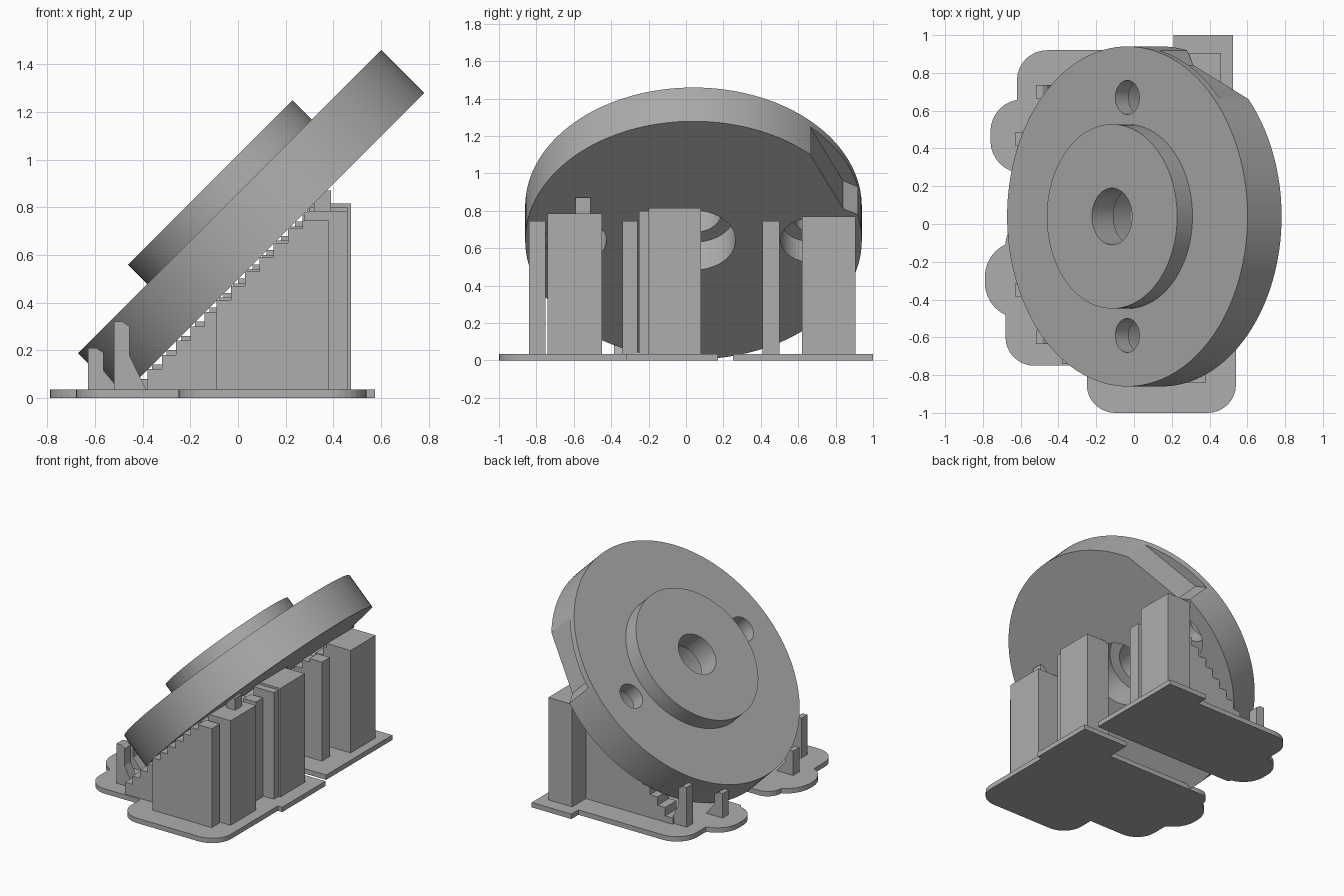
import bpy, bmesh, math
from mathutils import Matrix

cube = bpy.data.objects.get("Cube")
if cube:
    bpy.data.objects.remove(cube)

GREY = bpy.data.materials.new("plain_grey")
GREY.use_nodes = True
GREY.diffuse_color = (0.42, 0.42, 0.42, 1)
GREY.node_tree.nodes["Principled BSDF"].inputs["Base Color"].default_value = (0.42, 0.42, 0.42, 1)

# Local z of the tilted wheel is its axis; the origin is the underside centre
TILT = Matrix.Translation((0.145, 0.04, 0.6425)) @ Matrix.Rotation(-math.pi / 4, 4, 'Y')


def prism(name, pts, lo, hi, axis='z', matrix=None):
    """Extrude an outline along z (xy points) or along y (xz points)."""
    bm = bmesh.new()
    place = (lambda a, b, h: (a, b, h)) if axis == 'z' else (lambda a, b, h: (a, h, b))
    low = [bm.verts.new(place(a, b, lo)) for a, b in pts]
    high = [bm.verts.new(place(a, b, hi)) for a, b in pts]
    bm.faces.new(low)
    bm.faces.new(high)
    for i in range(len(pts)):
        j = (i + 1) % len(pts)
        bm.faces.new((low[i], low[j], high[j], high[i]))
    bmesh.ops.recalc_face_normals(bm, faces=bm.faces)
    mesh = bpy.data.meshes.new(name)
    bm.to_mesh(mesh)
    bm.free()
    mesh.materials.append(GREY)
    ob = bpy.data.objects.new(name, mesh)
    bpy.context.collection.objects.link(ob)
    if matrix:
        ob.matrix_world = matrix
    return ob


def circle(r, cy=0.0, n=96):
    return [(r * math.cos(2 * math.pi * i / n), cy + r * math.sin(2 * math.pi * i / n)) for i in range(n)]


def rounded(x0, x1, y0, y1, radii):
    """Rectangle with corner radii in the order lower left, lower right, upper right, upper left."""
    corners = [(x0, y0, 1, 1), (x1, y0, -1, 1), (x1, y1, -1, -1), (x0, y1, 1, -1)]
    pts = []
    for k, ((x, y, sx, sy), r) in enumerate(zip(corners, radii)):
        if r == 0:
            pts.append((x, y))
            continue
        for i in range(9):
            a = math.pi + k * math.pi / 2 + i * math.pi / 16
            pts.append((x + sx * r + r * math.cos(a), y + sy * r + r * math.sin(a)))
    return pts


def boolean(ob, other, operation):
    mod = ob.modifiers.new(operation.lower(), 'BOOLEAN')
    mod.operation, mod.solver, mod.object = operation, 'EXACT', other
    bpy.context.view_layer.objects.active = ob
    bpy.ops.object.modifier_apply(modifier=mod.name)
    bpy.data.objects.remove(other)


# Tilted wheel with its raised hub
wheel = prism("wheel", circle(0.9, n=128), 0, 0.255, matrix=TILT)
boolean(wheel, prism("hub", circle(0.488), 0.2, 0.37, matrix=TILT), 'UNION')

# Stepped centre bore and two stepped bolt holes
for r, cy, lo, hi in [(0.15, 0, -0.1, 0.5), (0.225, 0, -0.1, 0.21),
                      (0.09, 0.63, -0.1, 0.4), (0.165, 0.63, -0.1, 0.155),
                      (0.09, -0.63, -0.1, 0.4), (0.165, -0.63, -0.1, 0.155)]:
    boolean(wheel, prism("hole_cutter", circle(r, cy), lo, hi, matrix=TILT), 'DIFFERENCE')

# Tooth-shaped notch in the rim
notch = [(0.65, 0.622), (0.24, 0.80), (0.19, 0.885), (0.3, 1.05), (0.75, 0.75)]
boolean(wheel, prism("notch_cutter", notch, -0.1, 0.21, matrix=TILT), 'DIFFERENCE')
for o in bpy.context.selected_objects:
    o.select_set(False)
wheel.select_set(True)
bpy.context.view_layer.objects.active = wheel
bpy.ops.object.shade_smooth_by_angle(angle=math.radians(25))

# Two flat foot plates with rounded lobes
BASE = 0.035


def plate(name, outlines):
    ob = prism(name, outlines[0], 0, BASE)
    for pts in outlines[1:]:
        boolean(ob, prism("lobe", pts, 0, BASE), 'UNION')


plate("front_plate", [
    rounded(-0.25, 0.54, -1.0, 0.0, (0.15, 0.15, 0, 0)),
    rounded(-0.68, 0.3, -0.75, 0.0, (0.15, 0, 0, 0.1)),
    rounded(-0.79, -0.4, -0.5, -0.09, (0.19, 0, 0, 0.19)),
    rounded(0.21, 0.575, -0.32, 0.17, (0, 0, 0, 0))])
plate("back_plate", [
    rounded(0.21, 0.525, 0.25, 1.0, (0, 0, 0, 0)),
    rounded(-0.62, 0.3, 0.25, 0.92, (0.02, 0, 0, 0.16)),
    rounded(-0.76, -0.4, 0.27, 0.66, (0.17, 0, 0, 0.17))])


# Stepped supports under the wheel
def wedge(name, x0, x1, y0, y1, top, step=0.06):
    pts = [(x1, BASE - 0.01), (x0, BASE - 0.01)]
    x = x0
    while x < x1:
        z = min(x + 0.5, top)
        end = x1 if z == top else min(x + step, x1)
        pts += [(x, z), (end, z)]
        x = end
    prism(name, pts, y0, y1, 'y')


def column(name, x0, x1, y0, y1, top):
    prism(name, [(x0, BASE - 0.01), (x1, BASE - 0.01), (x1, top), (x0, top)], y0, y1, 'y')


wedge("front_outer_support", -0.09, 0.38, -0.84, -0.75, 0.745)
wedge("front_long_support", -0.38, 0.46, -0.74, -0.62, 0.785)
column("front_column", 0.29, 0.46, -0.74, -0.45, 0.785)
column("front_peg", 0.32, 0.39, -0.59, -0.51, 0.87)
wedge("front_inner_support", 0.1, 0.38, -0.34, -0.26, 0.745)
column("middle_fin", 0.3, 0.46, -0.25, -0.2, 0.8)
column("middle_column", 0.29, 0.475, -0.2, 0.08, 0.815)
wedge("back_inner_support", 0.1, 0.38, 0.41, 0.5, 0.745)
wedge("back_long_support", -0.42, 0.3, 0.62, 0.75, 0.77)
column("back_column", 0.27, 0.46, 0.62, 0.905, 0.77)


# Low posts with sloping feet that cradle the bottom rim
def post(name, x, y0, y1, top):
    pts = [(x, BASE - 0.01), (x, top), (x + 0.035, top), (x + 0.065, top - 0.02),
           (x + 0.065, top * 0.55), (x + 0.14, BASE - 0.01)]
    prism(name, pts, y0, y1, 'y')


for side, s in (("front", -1), ("back", 1)):
    for label, x, d, top in (("low_post", -0.63, 0.4, 0.21), ("tall_post", -0.52, 0.65, 0.32)):
        y = 0.05 + s * d
        post(side + "_" + label, x, y - 0.035, y + 0.035, top)
